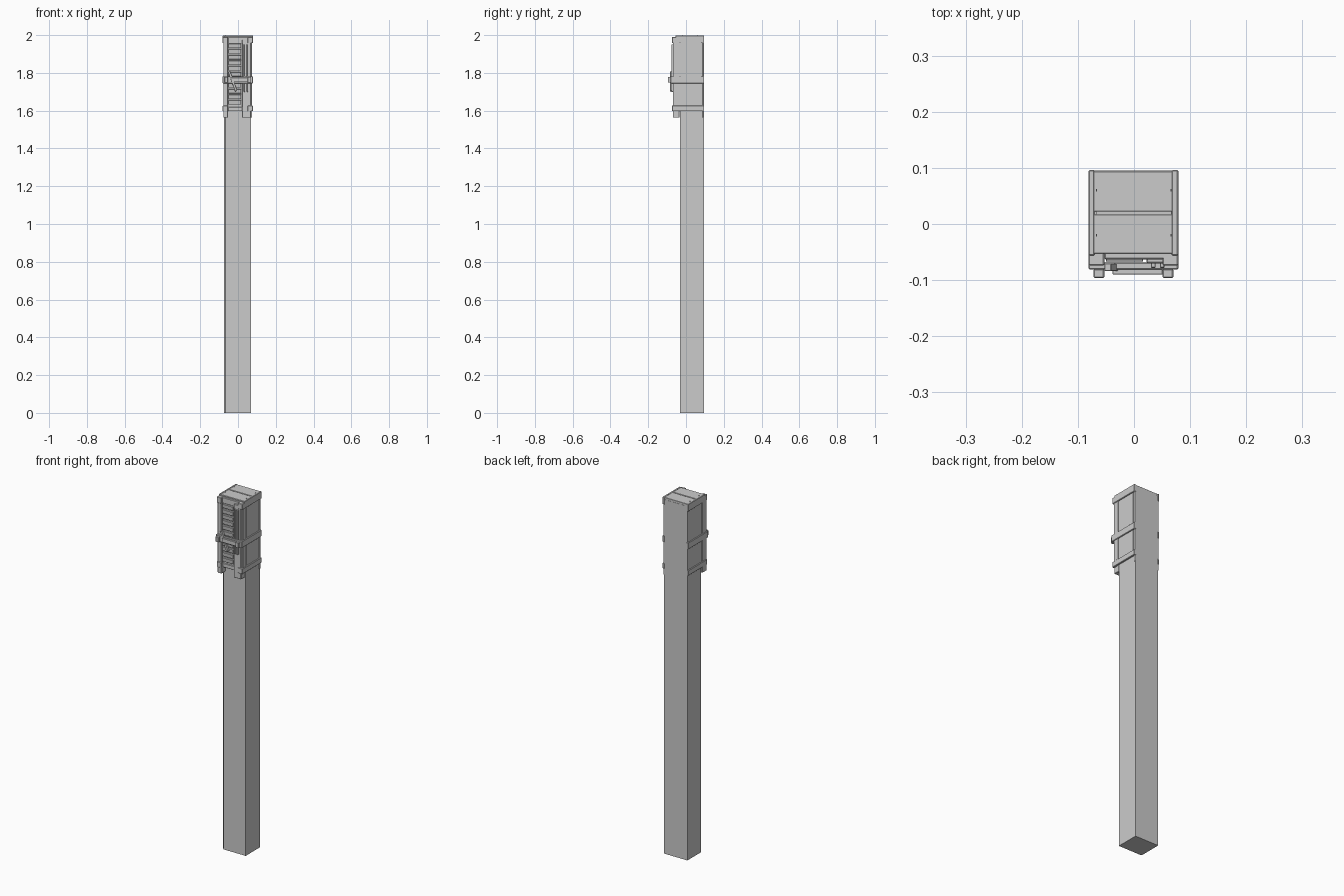
import bpy, bmesh
from mathutils import Matrix, Vector

def box(name, x0, x1, y0, y1, z0, z1, bevel=0.0, rot=None):
    bm = bmesh.new()
    bmesh.ops.create_cube(bm, size=1)
    bmesh.ops.scale(bm, vec=(x1 - x0, y1 - y0, z1 - z0), verts=bm.verts)
    if bevel:
        bmesh.ops.bevel(bm, geom=bm.edges[:], offset=bevel, segments=1, affect='EDGES')
    if rot:
        bmesh.ops.rotate(bm, verts=bm.verts, matrix=Matrix.Rotation(rot[0], 3, rot[1]))
    me = bpy.data.meshes.new(name)
    bm.to_mesh(me)
    bm.free()
    ob = bpy.data.objects.new(name, me)
    ob.location = Vector(((x0 + x1) / 2, (y0 + y1) / 2, (z0 + z1) / 2))
    bpy.context.collection.objects.link(ob)
    return ob

# Tall post with a chamfered front left edge, running up to the head
post = box("post", -0.075, 0.070, -0.032, 0.095, 0, 1.985)
bm = bmesh.new()
bm.from_mesh(post.data)
edge = [e for e in bm.edges if all(v.co.x < 0 and v.co.y < 0 for v in e.verts)]
bmesh.ops.bevel(bm, geom=edge, offset=0.008, segments=1, affect='EDGES')
bm.to_mesh(post.data)
bm.free()

# Head housing
box("head_core", -0.073, 0.070, -0.056, 0.094, 1.60, 1.985)

# Roof boards with a groove between them, and nails
for i, (y0, y1) in enumerate([(-0.053, 0.017), (0.022, 0.094)]):
    box(f"roof_board_{i}", -0.078, 0.076, y0, y1, 1.98, 1.997, 0.001)
for x in (-0.067, 0.066):
    box("groove_end", x - 0.011 if x < 0 else x, x if x < 0 else x + 0.010,
        0.016, 0.023, 1.98, 1.996)
    for y in (-0.02, 0.06):
        box("roof_nail", x - 0.001, x + 0.001, y - 0.002, y + 0.002, 1.99, 2.0)

# Side panels with upright corner stiles
for side, xo in (("left", -0.074), ("right", 0.071)):
    box(side + "_panel", xo - 0.002, xo + 0.002, -0.03, 0.08, 1.61, 1.975)
    box(side + "_front_stile", xo - 0.004, xo + 0.004, -0.066, -0.034, 1.60, 1.98, 0.001)
    box(side + "_back_stile", xo - 0.003, xo + 0.003, 0.088, 0.0955, 1.563, 1.98, 0.001)

# Bands wrapping the two sides
for name, y0, z0, z1 in (("top", -0.056, 1.957, 1.998),
                         ("middle", -0.080, 1.745, 1.782),
                         ("bottom", -0.060, 1.597, 1.627)):
    for side, x0, x1 in (("left", -0.081, -0.070), ("right", 0.067, 0.079)):
        box(f"{name}_band_{side}", x0, x1, y0, 0.0965, z0, z1, 0.002)

# Front stiles, rails and corner blocks
box("front_stile_left", -0.078, -0.053, -0.070, -0.034, 1.563, 1.985, 0.002)
box("front_stile_right", 0.022, 0.068, -0.070, -0.034, 1.563, 1.975, 0.002)
box("front_top_rail", -0.053, 0.068, -0.063, -0.050, 1.957, 1.99, 0.002)
box("front_bottom_rail", -0.053, 0.025, -0.060, -0.034, 1.597, 1.62, 0.002)
for x0, x1 in ((-0.081, -0.053), (0.051, 0.079)):
    for z0, z1 in ((1.597, 1.627), (1.957, 1.99)):
        box("corner_block", x0, x1, -0.074, -0.050, z0, z1, 0.002)

# Horizontal front slats, slightly tilted
for i in range(11):
    z = 1.632 + i * 0.030
    box(f"front_slat_{i}", -0.050, 0.016, -0.066, -0.056, z, z + 0.023, 0.001,
        rot=(0.12, 'X'))

# Front middle band with its clips
box("middle_band_front", -0.081, 0.079, -0.081, -0.068, 1.745, 1.782, 0.002)
box("front_bar", -0.038, 0.051, -0.090, -0.079, 1.752, 1.775, 0.001)
for x0, x1 in ((-0.072, -0.053), (0.051, 0.070)):
    box("band_clip", x0, x1, -0.0965, -0.080, 1.748, 1.779, 0.002)

# Upright rods over the right stile
for x in (0.034, 0.050):
    box("upright_rod", x - 0.004, x + 0.004, -0.078, -0.068, 1.70, 1.95, 0.001)

# Small lever crossing the slats
box("lever", -0.034, -0.022, -0.084, -0.070, 1.70, 1.81, 0.001, rot=(-0.35, 'Y'))
